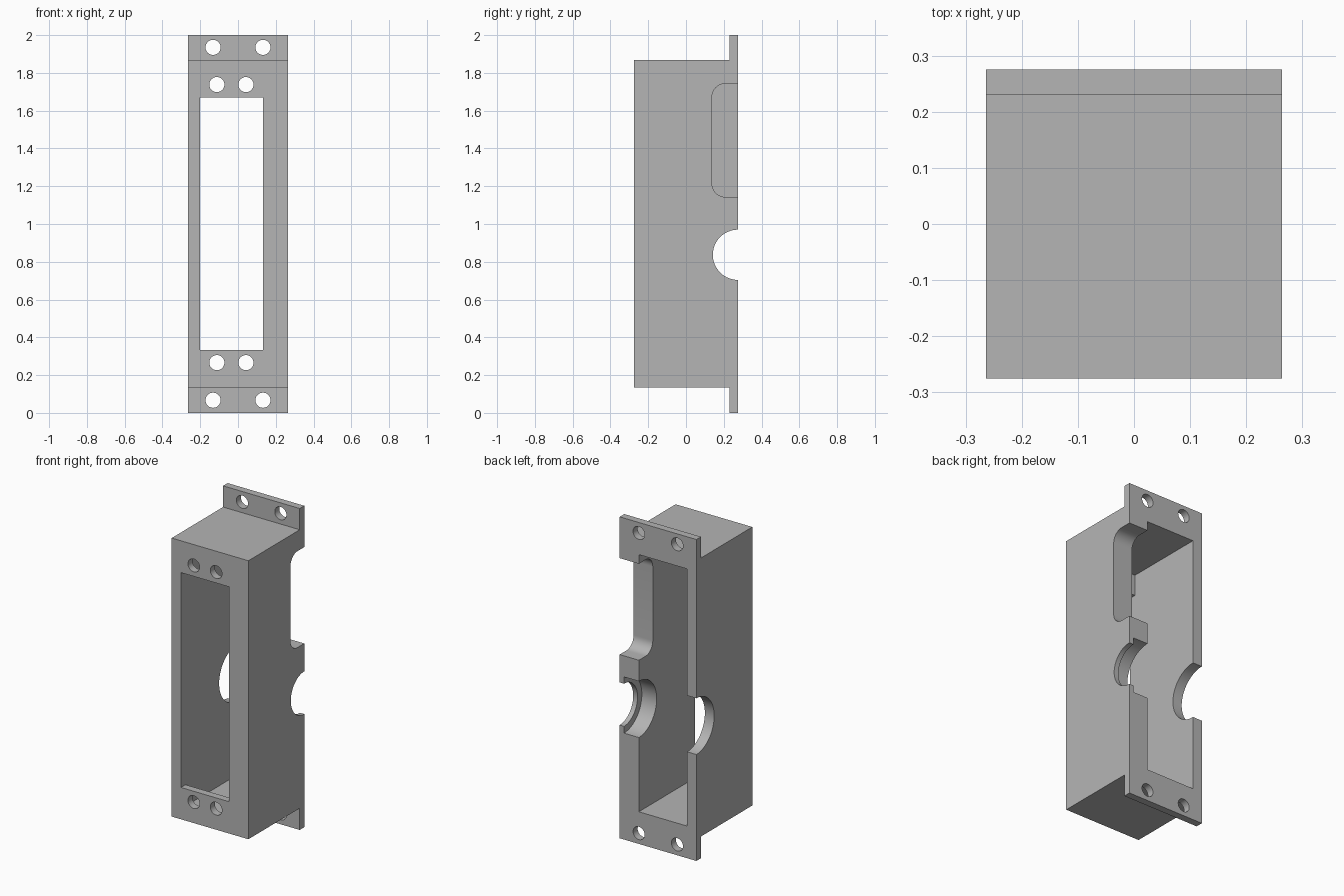
import bpy, bmesh, math
from mathutils import Matrix, Vector

if "Cube" in bpy.data.objects:
    bpy.data.objects.remove(bpy.data.objects["Cube"], do_unlink=True)

HALF_W, BACK, FRONT = 0.264, 0.275, -0.275
FLANGE_Y, WALL = 0.23, 0.045
IN_L, IN_R = -0.2, 0.132          # inner faces of the thin and thick side walls
PORT_Z = 0.837

grey = bpy.data.materials.new("plain grey")
grey.use_nodes = True
grey.diffuse_color = (0.46, 0.46, 0.46, 1)
grey.node_tree.nodes["Principled BSDF"].inputs["Base Color"].default_value = grey.diffuse_color


def add_object(name, bm):
    bmesh.ops.recalc_face_normals(bm, faces=bm.faces)
    mesh = bpy.data.meshes.new(name)
    bm.to_mesh(mesh)
    bm.free()
    mesh.materials.append(grey)
    obj = bpy.data.objects.new(name, mesh)
    bpy.context.collection.objects.link(obj)
    return obj


def extrude_x(name, profile, x0, x1):
    """Extrude a (y, z) outline along x."""
    bm = bmesh.new()
    face = bm.faces.new([bm.verts.new((x0, y, z)) for y, z in profile])
    ext = bmesh.ops.extrude_face_region(bm, geom=[face])
    verts = [v for v in ext["geom"] if isinstance(v, bmesh.types.BMVert)]
    bmesh.ops.translate(bm, verts=verts, vec=(x1 - x0, 0, 0))
    return add_object(name, bm)


def box(name, x0, x1, y0, y1, z0, z1):
    return extrude_x(name, [(y0, z0), (y1, z0), (y1, z1), (y0, z1)], x0, x1)


def cylinder(name, axis, centre, radius, depth, sides=48):
    bm = bmesh.new()
    turn = Matrix.Rotation(math.pi / 2, 4, "Y" if axis == "X" else "X")
    bmesh.ops.create_cone(bm, cap_ends=True, segments=sides, radius1=radius, radius2=radius,
                          depth=depth, matrix=Matrix.Translation(Vector(centre)) @ turn)
    return add_object(name, bm)


def arc(cy, cz, r, a0, a1, steps=10):
    angles = [math.radians(a0 + (a1 - a0) * i / steps) for i in range(steps + 1)]
    return [(cy + r * math.cos(a), cz + r * math.sin(a)) for a in angles]


# Housing body with top and bottom mounting flanges
housing = extrude_x("housing", [
    (FRONT, 0.135), (FLANGE_Y, 0.135), (FLANGE_Y, 0), (BACK, 0),
    (BACK, 2), (FLANGE_Y, 2), (FLANGE_Y, 1.868), (FRONT, 1.868)], -HALF_W, HALF_W)

# Cavity open at the back, and the front window
cutters = [
    box("cavity_cutter", IN_L, IN_R, FRONT + WALL, 0.4, 0.2, 1.8),
    box("window_cutter", IN_L, IN_R, -0.4, FRONT + WALL + 0.02, 0.333, 1.67),
]

# Rounded notch through the thick side wall
r, notch_y, low, high = 0.07, 0.138, 1.143, 1.743
notch = ([(0.4, high)] + arc(notch_y + r, high - r, r, 90, 180)
         + arc(notch_y + r, low + r, r, 180, 270) + [(0.4, low)])
cutters.append(extrude_x("notch_cutter", notch, 0.05, 0.4))

# Round side ports: wide on the thin wall, stepped on the thick wall
lip = 0.03
cutters.append(cylinder("wide_port_cutter", "X", (-0.05, BACK, PORT_Z), 0.175, 2 * (HALF_W - lip + 0.05), 64))
cutters.append(cylinder("wide_port_end_cutter", "X", (-0.25, BACK, PORT_Z), 0.175, 0.2, 64))
cutters.append(cylinder("lip_port_cutter", "X", (HALF_W, BACK, PORT_Z), 0.133, 0.2, 64))

# Screw holes in the flanges and in the front plate
for z in (0.067, 1.935):
    for x in (-0.132, 0.132):
        cutters.append(cylinder("flange_hole_cutter", "Y", (x, BACK, z), 0.04, 0.2))
for z in (0.266, 1.738):
    for x in (-0.112, 0.042):
        cutters.append(cylinder("front_hole_cutter", "Y", (x, FRONT, z), 0.04, 0.2))

# Cut everything out of the housing
bpy.context.view_layer.objects.active = housing
for cutter in cutters:
    mod = housing.modifiers.new(cutter.name, "BOOLEAN")
    mod.operation, mod.solver, mod.object = "DIFFERENCE", "EXACT", cutter
    bpy.ops.object.modifier_apply(modifier=mod.name)
    bpy.data.objects.remove(cutter, do_unlink=True)

bpy.ops.object.select_all(action="DESELECT")
housing.select_set(True)
bpy.ops.object.shade_smooth_by_angle(angle=math.radians(30))
